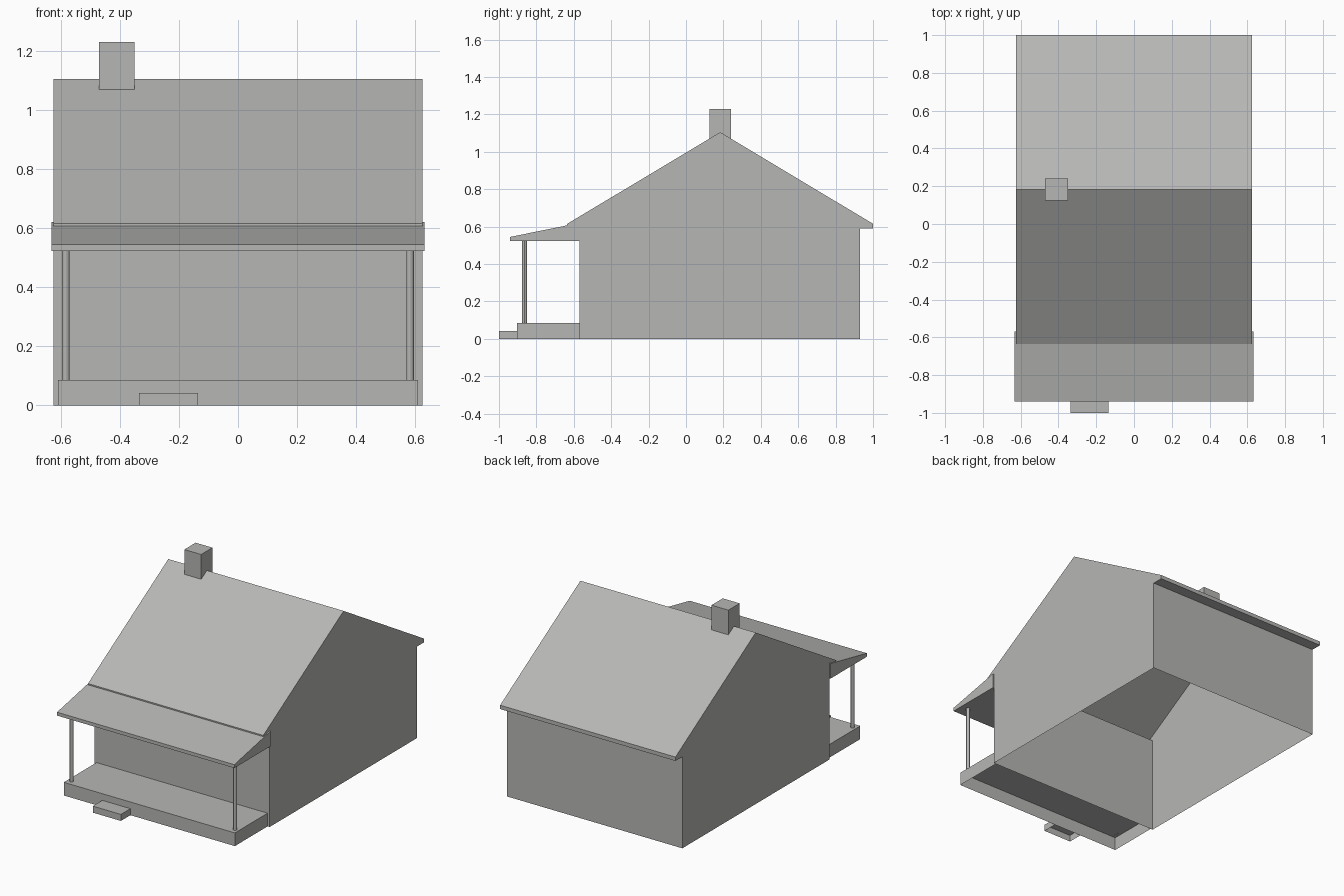
import bpy, bmesh

cube = bpy.data.objects.get("Cube")
if cube:
    bpy.data.objects.remove(cube, do_unlink=True)

grey = bpy.data.materials.new("plain_grey")
grey.use_nodes = True
colour = (0.47, 0.47, 0.46, 1)
grey.diffuse_color = colour
grey.node_tree.nodes["Principled BSDF"].inputs["Base Color"].default_value = colour


def extrude_profile(name, x0, x1, profile, open_base=False):
    """Sweep a (y, z) profile from x0 to x1, optionally leaving the base open."""
    bm = bmesh.new()
    end = bm.faces.new([bm.verts.new((x0, y, z)) for y, z in profile])
    swept = bmesh.ops.extrude_face_region(bm, geom=[end], use_keep_orig=True)["geom"]
    moved = [v for v in swept if isinstance(v, bmesh.types.BMVert)]
    bmesh.ops.translate(bm, verts=moved, vec=(x1 - x0, 0, 0))
    bmesh.ops.recalc_face_normals(bm, faces=bm.faces[:])
    if open_base:
        low = min(z for _, z in profile)
        base = [f for f in bm.faces if all(abs(v.co.z - low) < 1e-5 for v in f.verts)]
        bmesh.ops.delete(bm, geom=base, context='FACES_ONLY')
    mesh = bpy.data.meshes.new(name)
    bm.to_mesh(mesh)
    bm.free()
    mesh.materials.append(grey)
    obj = bpy.data.objects.new(name, mesh)
    bpy.context.collection.objects.link(obj)
    return obj


def box(name, x0, x1, y0, y1, z0, z1):
    return extrude_profile(name, x0, x1, [(y0, z0), (y0, z1), (y1, z1), (y1, z0)], True)


# House shell with gable roof and overhanging eaves
front, back, eave, gutter = -0.57, 0.93, 0.59, 0.615
extrude_profile("house_shell", -0.625, 0.625, [
    (front, 0), (front, eave), (-0.635, eave), (-0.635, gutter), (0.183, 1.105),
    (1.0, gutter), (1.0, eave), (back, eave), (back, 0)], True)

# Sloping porch roof
extrude_profile("porch_roof", -0.632, 0.632, [
    (front, 0.523), (-0.94, 0.523), (-0.94, 0.545), (front, 0.62)])

# Porch deck, step and chimney
box("porch_deck", -0.61, 0.61, -0.903, front, 0, 0.085)
box("porch_step", -0.335, -0.135, -1.0, -0.903, 0, 0.042)
box("chimney", -0.47, -0.35, 0.125, 0.24, 1.07, 1.23)

# Slim porch posts
for side, x in (("right", -0.583), ("left", 0.583)):
    bpy.ops.mesh.primitive_cylinder_add(
        vertices=12, radius=0.013, depth=0.44, end_fill_type='NOTHING',
        location=(x, -0.863, 0.304))
    post = bpy.context.object
    post.name = side + "_porch_post"
    post.data.materials.append(grey)
    bpy.ops.object.shade_smooth_by_angle()
